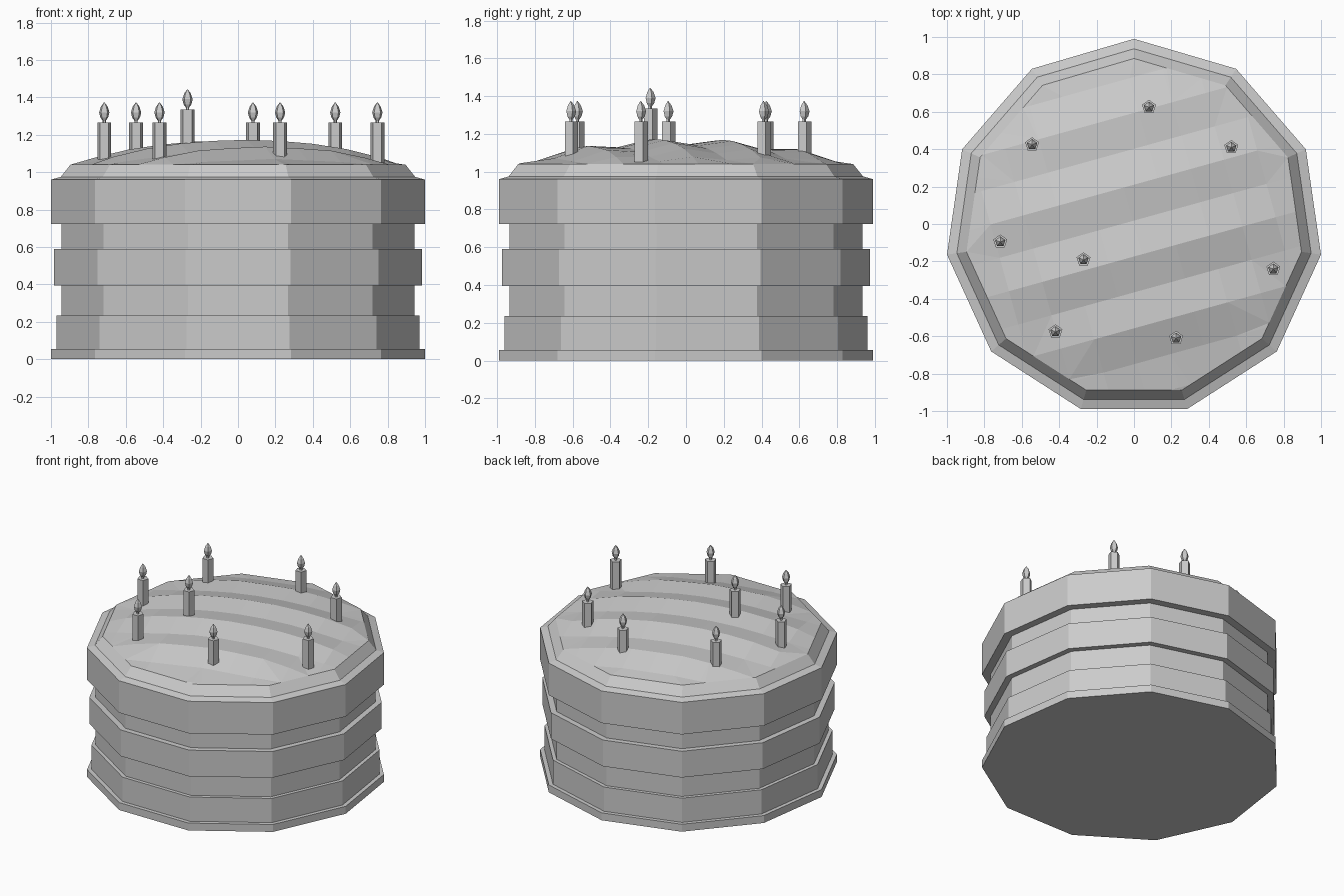
import bpy, bmesh, math
from mathutils import Vector

if "Cube" in bpy.data.objects:
    bpy.data.objects.remove(bpy.data.objects["Cube"])

SIDES = 11
CY = -0.02          # centre of the 11-sided cake in y
TILT = math.radians(15.5)


def finish(bm, name):
    bmesh.ops.recalc_face_normals(bm, faces=bm.faces[:])
    me = bpy.data.meshes.new(name)
    bm.to_mesh(me)
    bm.free()
    ob = bpy.data.objects.new(name, me)
    bpy.context.collection.objects.link(ob)
    return ob


def lathe(name, profile, sides, cx, cy, cap_top=True):
    """Faceted solid from (radius, z) rings, one corner pointing to +y."""
    bm = bmesh.new()
    rings = []
    for r, z in profile:
        rings.append([bm.verts.new((cx + r * math.sin(2 * math.pi * i / sides),
                                    cy + r * math.cos(2 * math.pi * i / sides), z))
                      for i in range(sides)])
    for a, b in zip(rings, rings[1:]):
        for i in range(sides):
            j = (i + 1) % sides
            bm.faces.new((a[i], a[j], b[j], b[i]))
    bm.faces.new(rings[0])
    if cap_top:
        bm.faces.new(rings[-1])
    return finish(bm, name)


# Stepped cake layers with the sloped rim on top
RIM = 0.905
layers = [(1.01, 0.0, 0.055), (0.98, 0.055, 0.235), (0.953, 0.235, 0.395),
          (0.995, 0.395, 0.59), (0.953, 0.59, 0.722), (1.01, 0.722, 0.96)]
profile = []
for r, z0, z1 in layers:
    profile += [(r, z0), (r, z1)]
profile += [(0.957, 0.975), (RIM, 1.04)]
lathe("cake_layers", profile, SIDES, 0, CY, cap_top=False)


# Rippled icing: a tilted grid trimmed to the rim and lifted into a dome
def icing_height(x, y):
    v = -x * math.sin(TILT) + y * math.cos(TILT)
    edge = max(math.cos(((math.atan2(x, y - CY) % (2 * math.pi / SIDES)) - math.pi / SIDES)), 0.1)
    t = min(math.hypot(x, y - CY) * edge / (RIM * math.cos(math.pi / SIDES)), 1)
    fade = min(1, (1 - t) * 5)
    return 1.04 + 0.12 * (1 - t * t) + 0.016 * fade * math.sin(2 * math.pi * (v + 0.26) / 0.37)


bm = bmesh.new()
step, n = 0.185, 7
c, s = math.cos(TILT), math.sin(TILT)
grid = []
for j in range(-n, n + 1):
    row = []
    for i in range(-n, n + 1):
        u, v = i * step, -0.1675 + j * step
        row.append(bm.verts.new((u * c - v * s, u * s + v * c, 0)))
    grid.append(row)
for a, b in zip(grid, grid[1:]):
    for i in range(2 * n):
        bm.faces.new((a[i], a[i + 1], b[i + 1], b[i]))
for k in range(SIDES):
    ang = 2 * math.pi * (k + 0.5) / SIDES
    no = Vector((math.sin(ang), math.cos(ang), 0))
    bmesh.ops.bisect_plane(bm, geom=bm.verts[:] + bm.edges[:] + bm.faces[:],
                           plane_co=Vector((0, CY, 0)) + no * RIM * math.cos(math.pi / SIDES),
                           plane_no=no, clear_outer=True)
for vert in bm.verts:
    vert.co.z = icing_height(vert.co.x, vert.co.y)
bmesh.ops.triangulate(bm, faces=[f for f in bm.faces if len(f.verts) > 4])
finish(bm, "icing_top")

# Candles: x, y, height of the wax top
candles = [(0.08, 0.625, 1.265), (-0.545, 0.425, 1.265), (0.52, 0.41, 1.265),
           (-0.715, -0.095, 1.265), (-0.27, -0.19, 1.335), (0.745, -0.24, 1.265),
           (-0.42, -0.575, 1.265), (0.225, -0.61, 1.265)]
flame = [(0.009, -0.01), (0.009, 0.01), (0.022, 0.028), (0.029, 0.055),
         (0.019, 0.085), (0.002, 0.108)]
for k, (x, y, z) in enumerate(candles, 1):
    lathe(f"candle_{k}", [(0.039, z - 0.235), (0.039, z)], 5, x, y)
    lathe(f"flame_{k}", [(r, z + h) for r, h in flame], 5, x, y)
